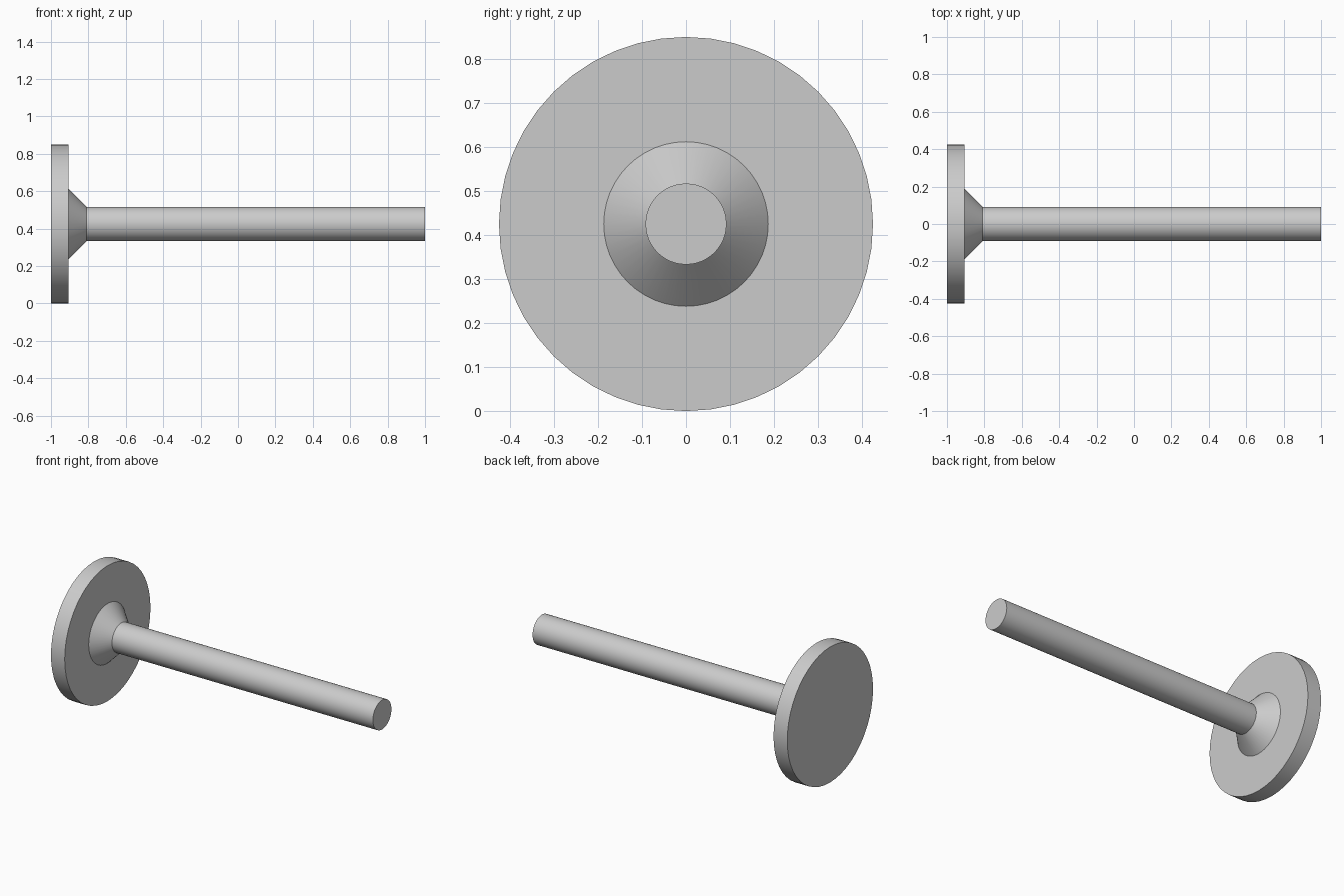
import bpy
import math

SIDES = 48
AXIS_Z = 0.425

old = bpy.data.objects.get("Cube")
if old:
    bpy.data.objects.remove(old, do_unlink=True)

grey = bpy.data.materials.new("light grey")
grey.use_nodes = True
grey.diffuse_color = (0.6, 0.6, 0.6, 1)
grey.node_tree.nodes["Principled BSDF"].inputs["Base Color"].default_value = (0.6, 0.6, 0.6, 1)


def turned_part(name, x0, x1, r0, r1):
    """Round part lying along x, from radius r0 at x0 to r1 at x1."""
    bpy.ops.mesh.primitive_cone_add(
        vertices=SIDES, radius1=r0, radius2=r1, depth=x1 - x0,
        location=((x0 + x1) / 2, 0, AXIS_Z), rotation=(0, math.pi / 2, 0))
    part = bpy.context.object
    part.name = name
    part.data.materials.append(grey)
    bpy.ops.object.shade_smooth_by_angle(angle=math.radians(30))
    return part


# Flat round head, tapered collar and long rod
turned_part("head_disc", -1, -0.905, 0.425, 0.425)
turned_part("tapered_collar", -0.905, -0.81, 0.187, 0.092)
turned_part("rod", -0.81, 1, 0.092, 0.092)
